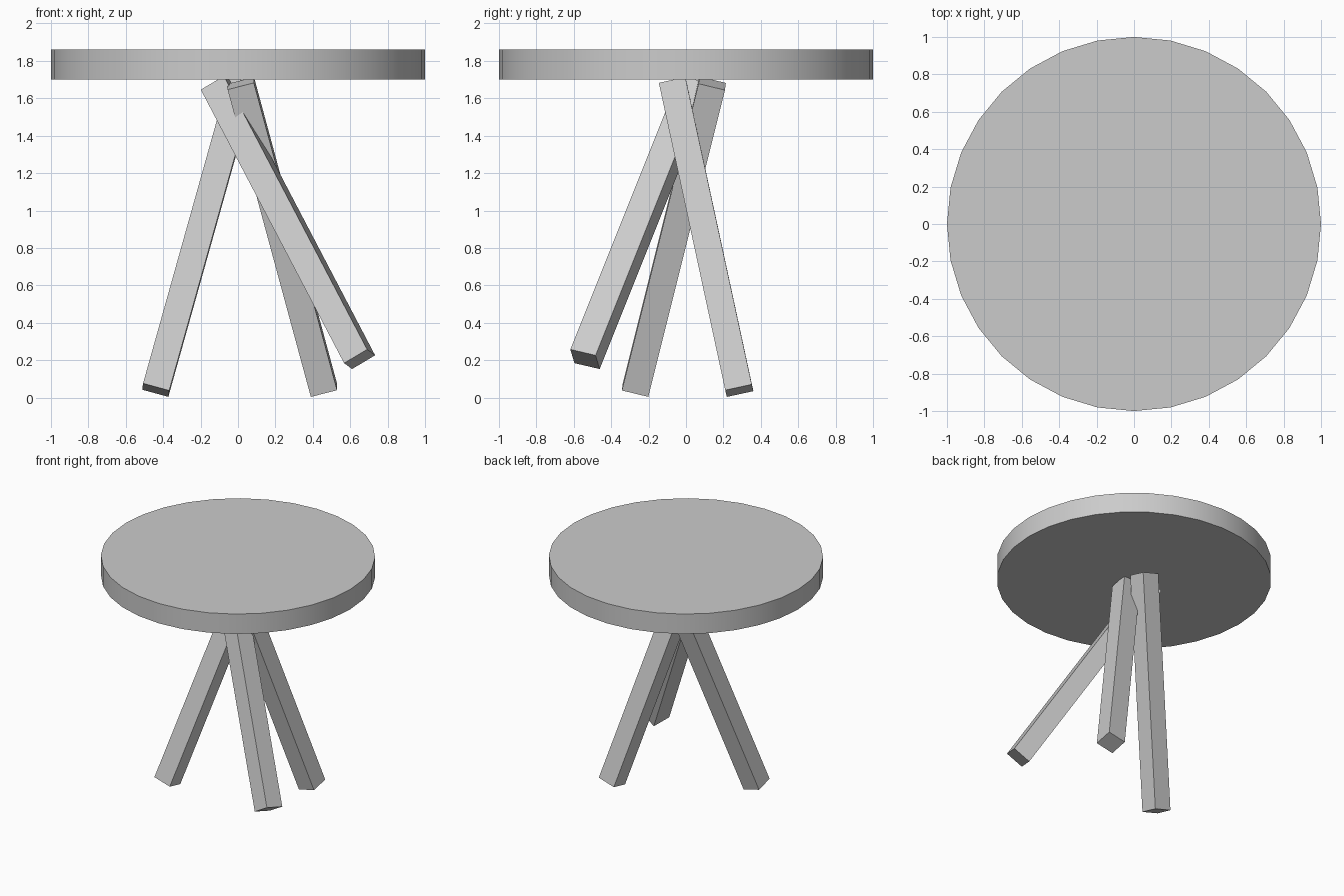
import bpy
from math import radians
from mathutils import Matrix, Vector

cube = bpy.data.objects.get("Cube")
if cube:
    bpy.data.objects.remove(cube, do_unlink=True)

# One plain grey for the whole table
grey = bpy.data.materials.new("plain_grey")
grey.use_nodes = True
colour = (0.6, 0.6, 0.6, 1)
grey.diffuse_color = colour
grey.node_tree.nodes["Principled BSDF"].inputs["Base Color"].default_value = colour

# Round top: 32 sides, smooth rim with sharp edges
TOP, UNDERSIDE = 1.86, 1.70
bpy.ops.mesh.primitive_cylinder_add(
    vertices=32, radius=1, depth=TOP - UNDERSIDE,
    location=(0, 0, (TOP + UNDERSIDE) / 2))
table_top = bpy.context.object
table_top.name = "table_top"
table_top.data.materials.append(grey)
bpy.ops.object.shade_smooth_by_angle(angle=radians(30))


# Square beam between two points, turned about the upright axis by roll
def beam(name, foot, head, roll, width=0.145):
    foot, head = Vector(foot), Vector(head)
    axis = head - foot
    tilt = Vector((0, 0, 1)).rotation_difference(axis).to_matrix().to_4x4()
    bpy.ops.mesh.primitive_cube_add(size=1)
    leg = bpy.context.object
    leg.name = name
    leg.data.transform(Matrix.Diagonal((width, width, axis.length, 1)))
    leg.matrix_world = (Matrix.Translation((foot + head) / 2) @ tilt
                        @ Matrix.Rotation(radians(roll), 4, "Z"))
    leg.data.materials.append(grey)


# Three crossing legs
beam("right_leg", (-0.44, -0.27, 0.04), (0.02, 0.14, 1.68), 0)
beam("back_left_leg", (0.46, 0.285, 0.037), (0.015, -0.07, 1.68), -2)
beam("front_left_leg", (0.65, -0.54, 0.205), (-0.116, 0.045, 1.667), -14)
